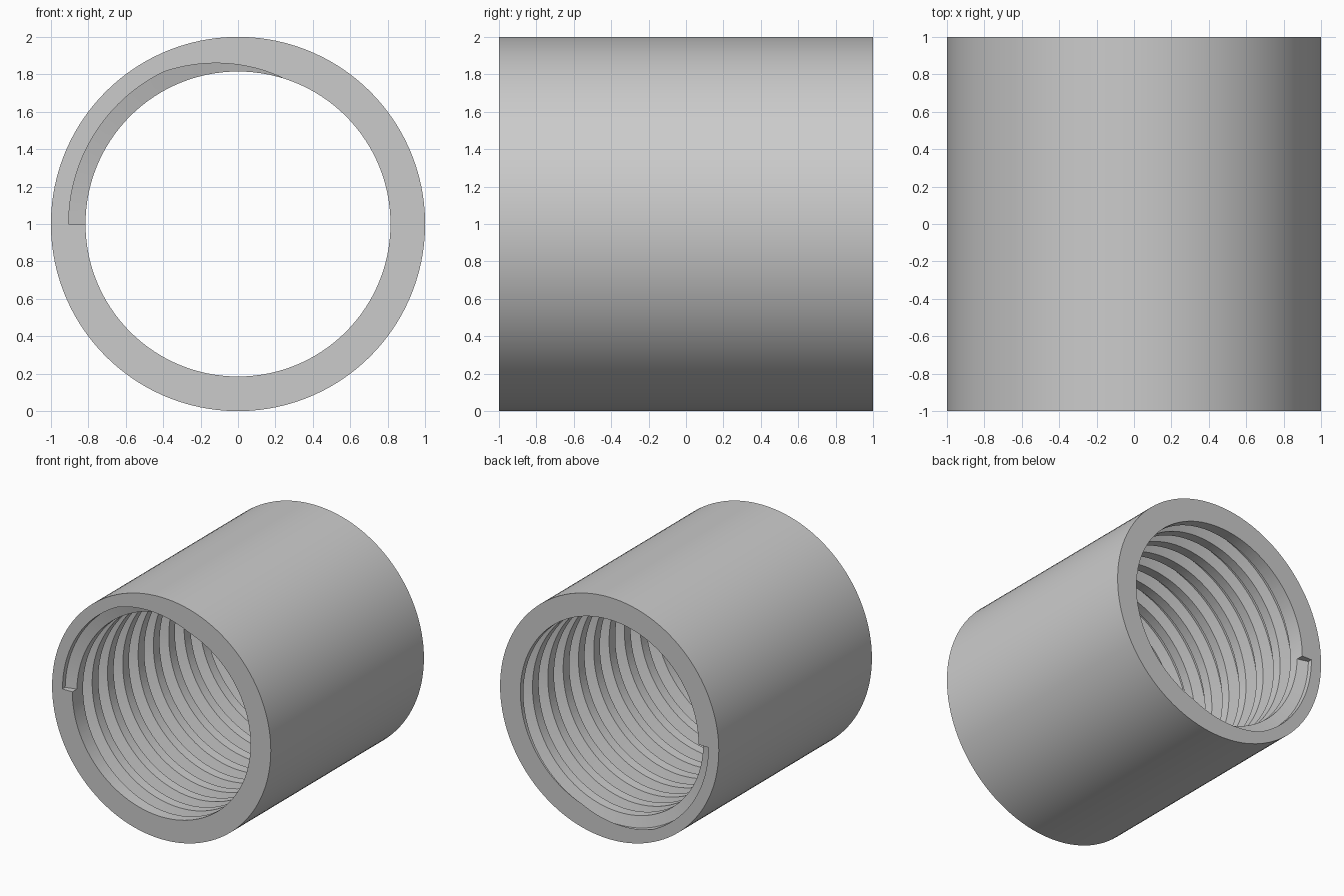
import bpy
import bmesh
from math import cos, sin, pi, tan, radians

OUTER, CREST, ROOT = 1.0, 0.815, 0.905   # radii of wall, thread crest and thread root
PITCH, TURNS, SEGS = 0.2, 10, 120
ROOT_HALF = 0.0356                       # half width of the groove floor

cube = bpy.data.objects.get("Cube")
if cube:
    bpy.data.objects.remove(cube)

grey = bpy.data.materials.new("plain grey")
grey.use_nodes = True
grey.diffuse_color = (0.6, 0.6, 0.6, 1)
grey.node_tree.nodes["Principled BSDF"].inputs["Base Color"].default_value = (0.6, 0.6, 0.6, 1)


def point(radius, angle, y):
    return (radius * cos(angle), y, 1 + radius * sin(angle))


def sweep(name, sections, closed):
    """Skin a list of closed cross-sections into a solid object."""
    bm = bmesh.new()
    rings = [[bm.verts.new(p) for p in s] for s in sections]
    pairs = list(zip(rings, rings[1:]))
    if closed:
        pairs.append((rings[-1], rings[0]))
    else:
        bm.faces.new(rings[0])
        bm.faces.new(rings[-1])
    for a, b in pairs:
        for i in range(len(a)):
            j = (i + 1) % len(a)
            bm.faces.new((a[i], a[j], b[j], b[i]))
    bmesh.ops.recalc_face_normals(bm, faces=bm.faces)
    mesh = bpy.data.meshes.new(name)
    bm.to_mesh(mesh)
    bm.free()
    mesh.materials.append(grey)
    obj = bpy.data.objects.new(name, mesh)
    bpy.context.collection.objects.link(obj)
    return obj


# Plain tube lying along y
tube_profile = [(OUTER, -1), (OUTER, 1), (CREST, 1), (CREST, -1)]
tube = sweep("threaded_sleeve",
             [[point(r, 2 * pi * i / SEGS, y) for r, y in tube_profile]
              for i in range(SEGS)], True)

# Trapezoidal groove, wound from the front rim to the back rim
inner = CREST - 0.03
wide = ROOT_HALF + (ROOT - inner) * tan(radians(15))
groove_profile = [(ROOT, -ROOT_HALF), (ROOT, ROOT_HALF), (inner, wide), (inner, -wide)]
groove = sweep("groove_cutter",
               [[point(r, pi - 2 * pi * i / SEGS, -1 + PITCH * i / SEGS + y)
                 for r, y in groove_profile]
                for i in range(TURNS * SEGS + 1)], False)
groove.hide_render = True

# Cut the thread into the bore
cut = tube.modifiers.new("thread", 'BOOLEAN')
cut.operation = 'DIFFERENCE'
cut.solver = 'EXACT'
cut.object = groove
bpy.ops.object.select_all(action='DESELECT')
tube.select_set(True)
bpy.context.view_layer.objects.active = tube
bpy.ops.object.modifier_apply(modifier=cut.name)
bpy.data.objects.remove(groove)

bpy.ops.object.shade_smooth_by_angle(angle=radians(30))
